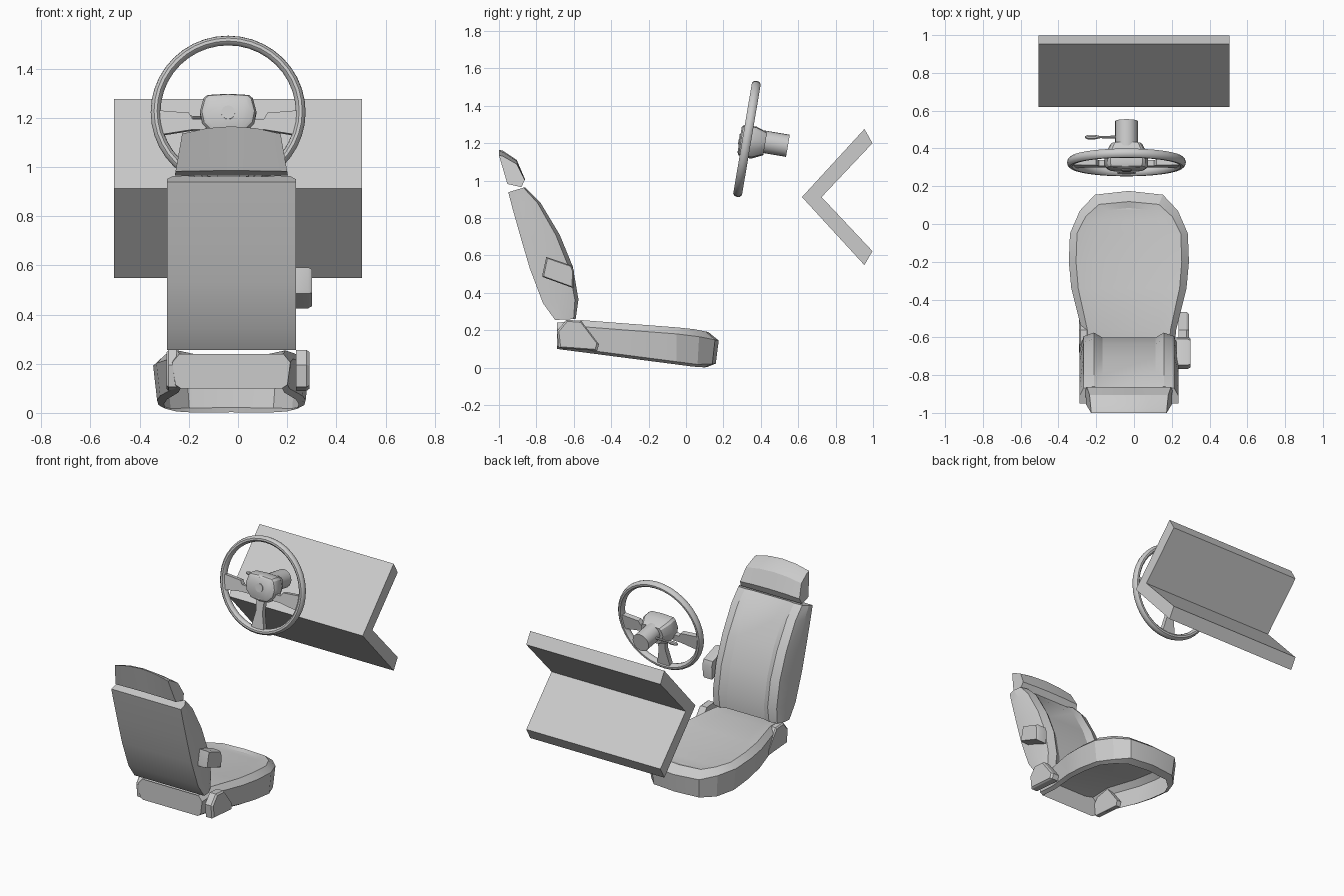
import bpy, bmesh, math
from mathutils import Matrix, Vector

if "Cube" in bpy.data.objects:
    bpy.data.objects.remove(bpy.data.objects["Cube"])

CX = -0.027                      # seat centre line
grey = bpy.data.materials.new("light_grey")
grey.diffuse_color = (0.6, 0.6, 0.6, 1)
grey.use_nodes = True
grey.node_tree.nodes["Principled BSDF"].inputs["Base Color"].default_value = grey.diffuse_color


def finish(name, bm, matrix=None, angle=30):
    bmesh.ops.recalc_face_normals(bm, faces=bm.faces)
    if matrix:
        bm.transform(matrix)
    me = bpy.data.meshes.new(name)
    bm.to_mesh(me)
    bm.free()
    ob = bpy.data.objects.new(name, me)
    bpy.context.collection.objects.link(ob)
    me.materials.append(grey)
    bpy.ops.object.select_all(action='DESELECT')
    ob.select_set(True)
    bpy.context.view_layer.objects.active = ob
    bpy.ops.object.shade_smooth_by_angle(angle=math.radians(angle))
    return ob


def loft(name, rings, caps=(True, True), matrix=None, angle=30, strip_top=False):
    bm = bmesh.new()
    vs = [[bm.verts.new(p) for p in r] for r in rings]
    n = len(vs[0])
    for a, b in zip(vs, vs[1:]):
        for i in range(n):
            j = (i + 1) % n
            bm.faces.new((a[i], a[j], b[j], b[i]))
    if caps[0]:
        bm.faces.new(vs[0])
    if caps[1]:
        bm.faces.new(vs[-1])
    if strip_top:                # close a left/right symmetric ring with cross strips
        t = vs[-1]
        for i in range(n // 2 - 1):
            bm.faces.new((t[i], t[i + 1], t[n - 2 - i], t[n - 1 - i]))
        m = n // 2
        bm.faces.new((t[m - 1], t[m], t[m + 1]))
    return finish(name, bm, matrix, angle)


def interp(y, pts):
    for (a, za), (b, zb) in zip(pts, pts[1:]):
        if y <= b:
            break
    return za + (zb - za) * (y - a) / (b - a)


# dashboard: V-shaped slab
dash = [(.954, 1.276), (.997, 1.2), (.725, .912), (.997, .623), (.954, .548), (.62, .912)]
loft("dashboard", [[(x, y, z) for y, z in dash] for x in (-.505, .505)])

# seat cushion: rounded shell, open underneath
half = [(.24, -.69), (.25, -.56), (.305, -.34), (.318, -.2), (.312, -.05), (.26, .07), (.18, .155)]
outline = [(-x, y) for x, y in half] + [(0, .175)] + [(x, y) for x, y in reversed(half)]
bottom = [(-.69, .1), (.08, .0), (.2, .01)]
top = [(-.69, .24), (-.57, .255), (.02, .21), (.2, .175)]


def cushion_ring(sx, front, prof, dz):
    ring = []
    for x, y in outline:
        yy = y if y < -.05 else -.05 + (y + .05) * front
        ring.append((CX + x * sx, yy, interp(yy, prof) + dz))
    return ring


loft("seat_cushion", [
    cushion_ring(.86, .72, bottom, 0),
    cushion_ring(.95, .93, bottom, .015),
    cushion_ring(1, 1, top, -.035),
    cushion_ring(.88, .75, top, 0),
    cushion_ring(.6, .6, top, -.015)], caps=(False, False), angle=20, strip_top=True)

# backrest: side bolsters around a recessed centre panel
front = [(-.59, .26), (-.575, .365), (-.605, .54), (-.675, .71), (-.78, .885), (-.86, .965)]
back = [(-.70, .255), (-.765, .345), (-.835, .53), (-.885, .7), (-.93, .86), (-.95, .938)]
section = [(.262, 0), (.262, .45), (.24, .9), (.185, 1), (.14, .86)]
section = section + [(-x, t) for x, t in reversed(section)]
rings = []
for f, b in zip(front, back):
    f, b = Vector(f), Vector(b)
    rings.append([(CX + x, *b.lerp(f, t)) for x, t in section])
loft("seat_backrest", rings, angle=20)

# headrest: tapered towards the top, slightly arched
head = [(-1, 1.165), (-.98, 1.16), (-.905, 1.11), (-.862, 1.01), (-.88, .965), (-.955, .985)]
rings = []
for k in (-1, -.5, 0, .5, 1):
    ring = []
    for y, z in head:
        h = (z - .965) / .2
        ring.append((CX + k * (.23 - .03 * h), y, z - .03 * k * k * h))
    rings.append(ring)
loft("headrest", rings, angle=20)


# side fittings: profile extruded in x, outer face slightly smaller
def side_block(name, prof, x0, x1):
    cy = sum(p[0] for p in prof) / len(prof)
    cz = sum(p[1] for p in prof) / len(prof)
    xm = x0 + (x1 - x0) * .8
    loft(name, [[(x, cy + (y - cy) * s, cz + (z - cz) * s) for y, z in prof]
                for x, s in ((x0, 1), (xm, 1), (x1, .9))])


arm = [(-.767, .5), (-.747, .592), (-.61, .545), (-.598, .515), (-.602, .425), (-.767, .485)]
side_block("folded_armrest", arm, .225, .3)
hinge = [(-.69, .195), (-.64, .256), (-.56, .25), (-.465, .125), (-.475, .09), (-.68, .105)]
side_block("hinge_cover_right", hinge, .235, .29)
side_block("hinge_cover_left", hinge, -.25, -.29)

# steering wheel, built flat with +z to the driver, then tilted
WHEEL = Matrix.Translation((-.04, .326, 1.223)) @ Matrix.Rotation(math.radians(80.4), 4, 'X')


def ring_z(pts, z, s=1):
    return [(x * s, y * s, z) for x, y in pts]


def circle(r, n, y=0):
    return [(r * math.cos(2 * math.pi * i / n), y + r * math.sin(2 * math.pi * i / n)) for i in range(n)]


# rim
bm = bmesh.new()
N, M = 40, 10
grid = []
for i in range(N):
    a = 2 * math.pi * i / N
    row = []
    for j in range(M):
        b = 2 * math.pi * j / M
        r = .295 + .02 * math.cos(b)
        row.append(bm.verts.new((r * math.cos(a), r * math.sin(a), .025 * math.sin(b))))
    grid.append(row)
for i in range(N):
    for j in range(M):
        p, q, j2 = grid[i], grid[(i + 1) % N], (j + 1) % M
        bm.faces.new((p[j], q[j], q[j2], p[j2]))
finish("steering_wheel_rim", bm, WHEEL, 40)

# hub
hub_half = [(.085, .068), (.1, .055), (.115, 0), (.105, -.05), (.065, -.092)]
hub = [(0, .073)] + hub_half + [(0, -.1)] + [(-x, y) for x, y in reversed(hub_half)]
loft("steering_wheel_hub", [ring_z(hub, z, s) for z, s in
     ((-.1, .72), (-.04, 1), (.015, 1), (.03, .93), (.038, .8))], matrix=WHEEL)
loft("horn_button", [ring_z(circle(.028, 16, -.008), z) for z in (.03, .043)], matrix=WHEEL)
loft("steering_column", [ring_z(circle(.06, 20), z) for z in (-.222, -.08)], matrix=WHEEL)

# spokes
spoke = [(.285, .005), (.16, -.005), (.145, -.03), (.09, -.03), (.09, -.075), (.15, -.075), (.275, -.095)]
lower = [(-.03, -.08), (.03, -.08), (.025, -.17), (.05, -.288), (-.05, -.288), (-.025, -.17)]
for name, pts in (("spoke_right", spoke), ("spoke_left", [(-x, y) for x, y in spoke]), ("spoke_lower", lower)):
    loft(name, [ring_z(pts, z) for z in (-.018, .014)], matrix=WHEEL)

# indicator stalk on the column
loft("indicator_stalk", [[(x, y, z - .136) for y, z in circle(r, 8)] for x, r in
     ((-.05, .008), (-.14, .006), (-.165, .012), (-.205, .012), (-.22, .005))], matrix=WHEEL)
